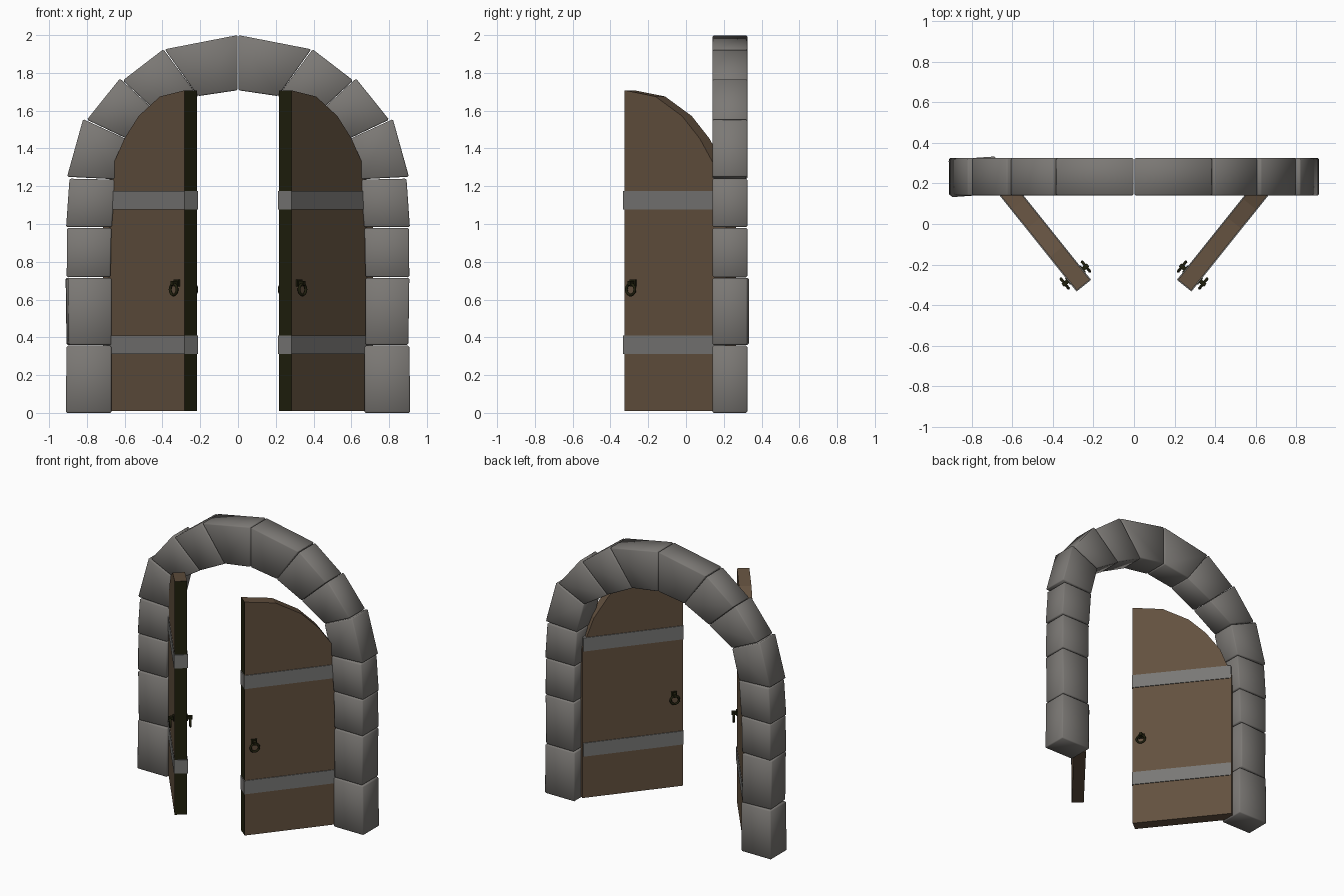
import bpy, bmesh, math
from mathutils import Vector, Matrix

if "Cube" in bpy.data.objects:
    bpy.data.objects.remove(bpy.data.objects["Cube"])


def mat(name, rgb):
    m = bpy.data.materials.new(name)
    m.diffuse_color = (*rgb, 1)
    m.use_nodes = True
    m.node_tree.nodes["Principled BSDF"].inputs["Base Color"].default_value = m.diffuse_color
    return m


STONE = mat("stone grey", (0.20, 0.19, 0.178))
WOOD = mat("door brown", (0.125, 0.082, 0.05))
STEEL = mat("strap grey", (0.19, 0.187, 0.18))
DARK = mat("dark iron", (0.014, 0.014, 0.004))


def prism(name, outline, t0, t1, place, mats):
    """Extrude a 2D outline (a, z) from depth t0 to t1; place() maps (a, t, z) to the world."""
    bm = bmesh.new()
    lo = [bm.verts.new(place(a, t0, z)) for a, z in outline]
    hi = [bm.verts.new(place(a, t1, z)) for a, z in outline]
    bm.faces.new(lo)
    bm.faces.new(hi[::-1])
    n = len(lo)
    for i in range(n):
        j = (i + 1) % n
        bm.faces.new((lo[i], hi[i], hi[j], lo[j]))
    bmesh.ops.recalc_face_normals(bm, faces=bm.faces)
    me = bpy.data.meshes.new(name)
    bm.to_mesh(me)
    bm.free()
    ob = bpy.data.objects.new(name, me)
    bpy.context.collection.objects.link(ob)
    for m in mats:
        me.materials.append(m)
    return ob


def rect(a0, a1, z0, z1):
    return [(a0, z0), (a1, z0), (a1, z1), (a0, z1)]


# Stone arch: one side's blocks, inner-low, outer-low, outer-high, inner-high
BLOCKS = [
    [(.67, 0), (.912, 0), (.907, .356), (.67, .356)],
    [(.675, .36), (.902, .36), (.907, .715), (.675, .715)],
    [(.675, .72), (.907, .718), (.905, .98), (.67, .98)],
    [(.668, .984), (.91, .984), (.892, 1.24), (.65, 1.235)],
    [(.65, 1.237), (.905, 1.25), (.82, 1.555), (.595, 1.452)],
    [(.595, 1.455), (.80, 1.552), (.625, 1.77), (.41, 1.572)],
    [(.41, 1.574), (.61, 1.76), (.395, 1.925), (.21, 1.675)],
    [(.212, 1.677), (.388, 1.925), (.002, 2.0), (.002, 1.708)],
]
for s, side in ((-1, "left"), (1, "right")):
    for i, quad in enumerate(BLOCKS):
        twist = Matrix.Rotation(math.radians(4 if (s < 0 and i == 1) else 0), 3, 'Z')
        pivot = Vector((s * .79, .2325, 0))

        def place(a, t, z):
            return twist @ (Vector((s * a, t, z)) - pivot) + pivot
        ob = prism(f"arch_stone_{side}_{i + 1}", quad, .14, .325, place, [STONE])
        bev = ob.modifiers.new("bevel", 'BEVEL')
        bev.width = .007
        bev.segments = 1
        for p in ob.data.polygons:
            p.use_smooth = True

# Door leaves, swung outward; u runs from the free edge to the hinge
ANGLE = math.radians(51.3)
C, S = math.cos(ANGLE), math.sin(ANGLE)
LEAF = [(0, .01), (.69, .01), (.69, 1.1), (.61, 1.31), (.51, 1.453),
        (.39, 1.572), (.21, 1.675), (0, 1.708)]

for s, side in ((-1, "left"), (1, "right")):
    def place(u, t, z):
        return Vector((s * (.25 + u * C + t * S), -.30 + u * S - t * C, z))

    leaf = prism(f"door_leaf_{side}", LEAF, -.041, .041, place, [WOOD, DARK])
    edge = Vector((-s * C, -S, 0))
    for p in leaf.data.polygons:
        if p.normal.dot(edge) > .99:      # dark free edge
            p.material_index = 1

    # Metal straps wrapping the free edge
    for label, z0, z1 in (("lower", .312, .41), ("upper", 1.077, 1.175)):
        prism(f"door_strap_{label}_{side}", rect(-.005, .685, z0, z1),
              -.046, .046, place, [STEEL])

    # Ring handles on both faces
    for f, face in ((1, "outer"), (-1, "inner")):
        prism(f"handle_plate_{face}_{side}", rect(.042, .082, .67, .705),
              f * .04, f * .05, place, [DARK])
        prism(f"handle_mount_{face}_{side}", rect(.052, .072, .675, .698),
              f * .045, f * .08, place, [DARK])
        bpy.ops.mesh.primitive_torus_add(
            major_radius=.029, minor_radius=.008, major_segments=14, minor_segments=6,
            location=place(.062, f * .067, .653), rotation=(math.pi / 2, 0, s * ANGLE))
        ring = bpy.context.object
        ring.name = f"handle_ring_{face}_{side}"
        ring.data.materials.append(DARK)
        for p in ring.data.polygons:
            p.use_smooth = True
